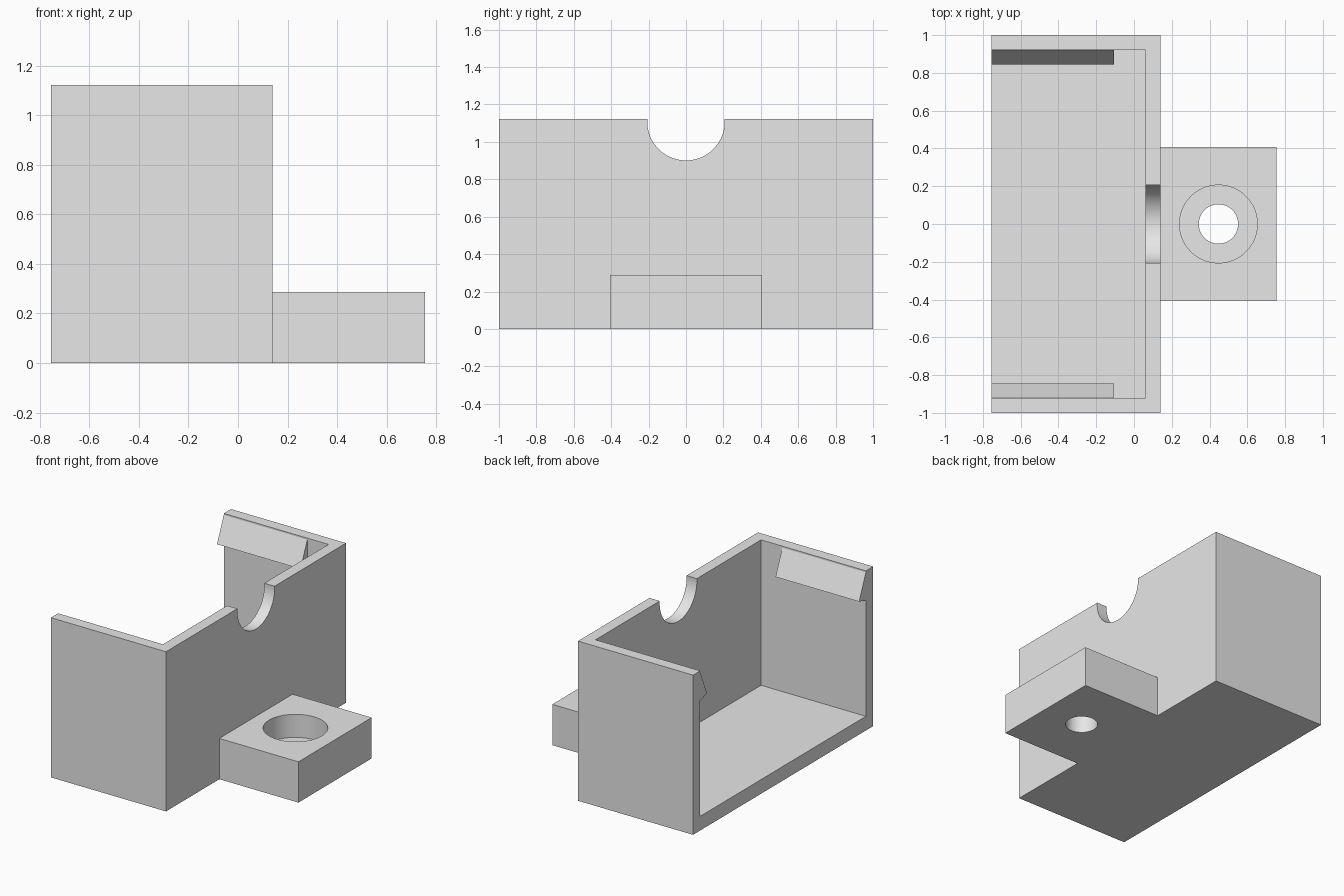
import bpy
import bmesh
from math import radians
from mathutils import Matrix, Vector

cube = bpy.data.objects.get("Cube")
if cube:
    bpy.data.objects.remove(cube, do_unlink=True)

grey = bpy.data.materials.new("light_grey")
grey.use_nodes = True
grey.diffuse_color = (0.8, 0.8, 0.8, 1)
grey.node_tree.nodes["Principled BSDF"].inputs["Base Color"].default_value = (0.8, 0.8, 0.8, 1)

# Main dimensions
BACK, FRONT, END = -0.755, 0.14, 0.755
HEIGHT, WALL, FLOOR = 1.123, 0.08, 0.1
TAB_HEIGHT, HOLE_X = 0.287, 0.447


def finish(name, bm):
    bmesh.ops.recalc_face_normals(bm, faces=bm.faces)
    mesh = bpy.data.meshes.new(name)
    bm.to_mesh(mesh)
    bm.free()
    mesh.materials.append(grey)
    obj = bpy.data.objects.new(name, mesh)
    bpy.context.collection.objects.link(obj)
    return obj


def box(name, low, high):
    low, high = Vector(low), Vector(high)
    bm = bmesh.new()
    bmesh.ops.create_cube(bm, size=1)
    for v in bm.verts:
        v.co = (low + high) / 2 + v.co * (high - low)
    return finish(name, bm)


def cylinder(name, centre, radius, depth, axis="Z"):
    bm = bmesh.new()
    turn = Matrix.Rotation(radians(90), 4, "Y") if axis == "X" else Matrix()
    bmesh.ops.create_cone(bm, cap_ends=True, segments=96, radius1=radius, radius2=radius,
                          depth=depth, matrix=Matrix.Translation(centre) @ turn)
    return finish(name, bm)


def prism(name, profile, x0, x1):
    """Extrude a y-z profile along x."""
    bm = bmesh.new()
    face = bm.faces.new([bm.verts.new((x0, y, z)) for y, z in profile])
    moved = bmesh.ops.extrude_face_region(bm, geom=[face])["geom"]
    bmesh.ops.translate(bm, vec=(x1 - x0, 0, 0),
                        verts=[g for g in moved if isinstance(g, bmesh.types.BMVert)])
    # The starting face is kept by the extrusion and closes the near end
    if not face.is_valid or len(bm.faces) < len(profile) + 2:
        bmesh.ops.holes_fill(bm, edges=bm.edges)
    return finish(name, bm)


def activate(obj):
    bpy.ops.object.select_all(action="DESELECT")
    obj.select_set(True)
    bpy.context.view_layer.objects.active = obj


def combine(obj, other, operation):
    mod = obj.modifiers.new(operation.title(), "BOOLEAN")
    mod.operation, mod.solver, mod.object = operation, "EXACT", other
    activate(obj)
    bpy.ops.object.modifier_apply(modifier=mod.name)
    bpy.data.objects.remove(other, do_unlink=True)


# Tray open at the top and the back, with a round notch in the front wall
tray = box("tray", (BACK, -1, 0), (FRONT, 1, HEIGHT))
combine(tray, box("hollow", (BACK - 1, -1 + WALL, FLOOR), (FRONT - WALL, 1 - WALL, 2)), "DIFFERENCE")
combine(tray, cylinder("notch", (FRONT, 0, 1.108), 0.207, 0.5, "X"), "DIFFERENCE")

# Mounting tab with a counterbored screw hole
tab = box("mounting_tab", (FRONT, -0.407, 0), (END, 0.407, TAB_HEIGHT))
combine(tab, cylinder("screw_hole", (HOLE_X, 0, 0), 0.104, 1), "DIFFERENCE")
combine(tab, cylinder("counterbore", (HOLE_X, 0, 0.125 + 0.25), 0.206, 0.5), "DIFFERENCE")

# Wedge-shaped snap clips inside both side walls
clips = []
for side, name in ((1, "left_clip"), (-1, "right_clip")):
    inner = 1 - WALL
    profile = [(side * inner, 1.112), (side * (inner - 0.075), 0.935), (side * inner, 0.915)]
    clips.append(prism(name, profile, BACK, -0.105))

for obj in (tray, tab, *clips):
    activate(obj)
    bpy.ops.object.shade_smooth_by_angle(angle=radians(30))
